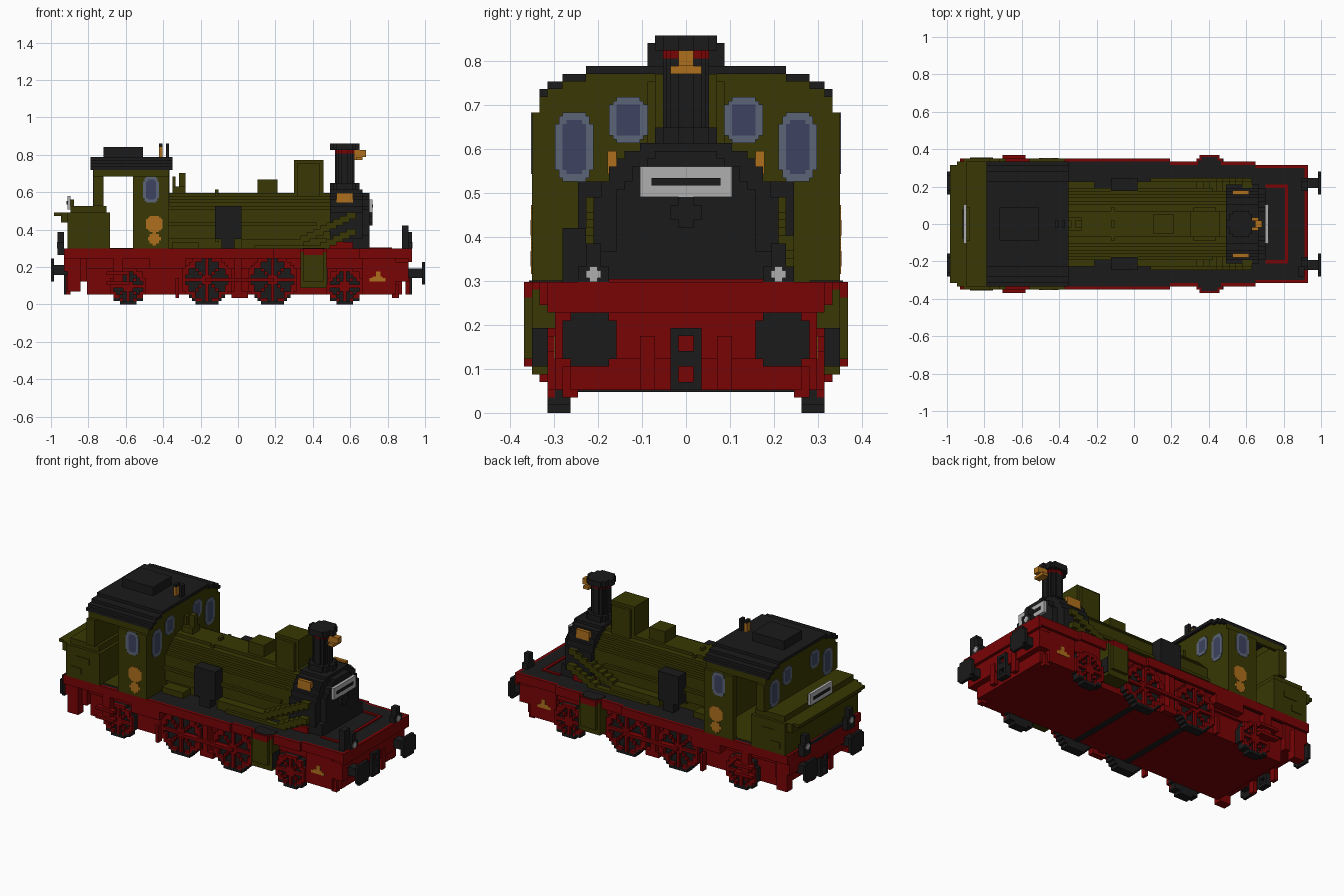
import bpy, bmesh, math
from mathutils import Matrix, Vector

UNIT = 2 / 114  # size of one block

cube = bpy.data.objects.get("Cube")
if cube:
    bpy.data.objects.remove(cube, do_unlink=True)


def material(name, *rgb):
    mat = bpy.data.materials.new(name)
    mat.use_nodes = True
    mat.diffuse_color = (*rgb, 1)
    mat.node_tree.nodes["Principled BSDF"].inputs["Base Color"].default_value = (*rgb, 1)
    return mat


olive = material("olive paint", .04, .039, .001)
red = material("red paint", .19, .001, .0015)
black = material("soot black", .0105, .0105, .0105)
brass = material("brass", .42, .16, .012)
frame = material("window frame", .105, .13, .185)
glass = material("window glass", .047, .055, .115)
white = material("plate white", .43, .43, .43)


def build(name, blocks, mirror):
    """Make one object from (material, x, y, z) blocks, with optional copies across y."""
    mesh = bpy.data.meshes.new(name)
    bm = bmesh.new()
    for mat, *spans in blocks:
        if mat.name not in mesh.materials:
            mesh.materials.append(mat)
        slot = mesh.materials.find(mat.name)
        size = Vector([b - a for a, b in spans]) * UNIT
        mid = Vector([a + b for a, b in spans]) * UNIT / 2
        for side in ((1, -1) if mirror else (1,)):
            place = Matrix.Translation((mid.x, mid.y * side, mid.z)) @ Matrix.Diagonal((*size, 1))
            made = bmesh.ops.create_cube(bm, size=1, matrix=place)
            for face in {f for v in made["verts"] for f in v.link_faces}:
                face.material_index = slot
    bm.to_mesh(mesh)
    bm.free()
    obj = bpy.data.objects.new(name, mesh)
    bpy.context.collection.objects.link(obj)


def box(name, mat, x, y, z):
    """A block; when it lies off the centre line it is made on both sides."""
    build(name, [(mat, x, y, z)], y[0] >= 0)


def stepped(name, axis, depth, centre, rule, mirror=False, cell=1):
    """Extrude a stepped cross-section; rule(u, v) gives a material or None."""
    blocks = []
    cu, cv = centre
    reach = int(22 / cell)
    first_col, first_row = int(cu / cell) - reach, int(cv / cell) - reach
    for row in range(first_row, first_row + 2 * reach):
        start, current = 0, None
        for col in range(first_col, first_col + 2 * reach + 1):
            mat = rule((col + .5) * cell - cu, (row + .5) * cell - cv)
            if mat is not current:
                if current:
                    spans = [(start * cell, col * cell), (row * cell, (row + 1) * cell)]
                    spans.insert("xyz".index(axis), depth)
                    blocks.append((current, *spans))
                start, current = col, mat
    build(name, blocks, mirror)


def disc(mat, radius):
    return lambda u, v: mat if math.hypot(u, v) < radius else None


def pane(half_width, half_height):
    def rule(u, v):
        inside = lambda w, h: (abs(u) / w) ** 3 + (abs(v) / h) ** 3 < 1.1
        if inside(half_width - .9, half_height - .9):
            return glass
        return frame if inside(half_width, half_height) else None
    return rule


def wheel_face(radius):
    def rule(u, v):
        d = math.hypot(u, v)
        if d > radius + .2:
            return None
        if d > radius - 1.2:
            return black if d > radius - .7 and v < -radius * .6 else red
        spoke = min(abs(u), abs(v), abs(abs(u) - abs(v)) * .7)
        return red if d < 2 or spoke < .6 else None
    return rule


# Chassis
box("main_frame", red, (-46, 50), (-15, 15), (3, 16))
box("rear_frame", red, (-52, -46), (-17, 17), (7, 16))
box("running_plate", black, (-53, 52), (-17, 17), (16, 17))
box("rear_running_plate", black, (-52, 11), (17, 19), (16, 17))
box("middle_running_plate", black, (11, 37), (17, 18), (16, 17))
box("rear_valance", red, (-53, 11), (19, 20), (14, 17))
box("middle_valance", red, (11, 37), (18, 19), (14, 17))
box("front_valance", red, (37, 52), (17, 18), (14, 17))
box("frame_web", red, (-52, 52), (15, 16), (11, 16))
box("front_beam", red, (52, 53), (-18, 18), (13, 17))
box("front_beam_plate", red, (48, 52), (-17, 17), (7, 13))
box("rear_beam", red, (-53, -51), (-19, 19), (10, 17))
box("front_side_panel", red, (38, 48), (15, 17), (3, 14))
box("side_toolbox", red, (-27, -16), (17, 20), (11, 14))
box("rear_step", red, (-52, -48), (16, 19), (4, 14))
box("front_step", red, (47, 49), (14, 16), (2, 6))
box("brake_hanger", red, (-1, 1), (15, 18), (3, 16))
box("brake_shoe", red, (-2, 3), (16, 18), (2, 4))
box("sand_pipe", red, (-19, -18), (16, 18), (2, 8))
box("axlebox_step", red, (-40, -33), (19, 21), (9, 10))
box("lower_axlebox_step", red, (-40, -33), (19, 21), (6, 7))
box("axlebox_hanger", red, (-38, -35), (18, 20), (6, 14))
box("panel_ornament", brass, (40, 45), (17, 17.1), (7, 8))
box("panel_ornament_middle", brass, (41, 44), (17, 17.1), (8, 8.5))
box("panel_ornament_top", brass, (42, 43.5), (17, 17.1), (8.5, 10))

# Wheels, axles and rods
for label, x, radius in (("rear", -33.5, 5.5), ("rear_driving", -9.5, 7.5),
                         ("front_driving", 10.5, 7.5), ("front", 32.5, 5.5)):
    rim = lambda u, v: black if radius - 1.2 < math.hypot(u, v) < radius + .2 else None
    stepped(label + "_tyres", "y", (15, 17), (x, radius), rim, True)
    stepped(label + "_wheel_faces", "y", (17, 18), (x, radius), wheel_face(radius), True)
    stepped(label + "_wheel_discs", "y", (15, 16.5), (x, radius), disc(black, radius - 1.2), True)
    if "driving" in label:
        box(label + "_axle_guard", black, (x - 1, x + 1), (-15, 15), (2.7, 4))
box("coupling_rod", red, (-10, 11), (18, 19), (7, 8))

# Cylinders
box("cylinder", olive, (19, 27), (15, 20), (5, 16))
box("cylinder_flange", olive, (20, 26), (18, 21), (7, 15))
box("cylinder_end_cap", black, (27, 27.3), (16, 20), (6, 11))
box("cylinder_cover", red, (19, 27), (18, 20), (16, 17))
box("cylinder_cover_bulge", red, (20, 26), (20, 21), (15, 17))
box("cylinder_deck", black, (19.5, 26.5), (16, 19.4), (16, 17.2))
box("cylinder_deck_bulge", black, (20.5, 25.5), (19.4, 20.4), (16, 17.2))

# Buffers, couplings and lamps at both ends
for label, end, lamp, height in (("front", 1, 51, 10), ("rear", -1, 53, 11)):
    span = lambda a, b: tuple(sorted((end * a, end * b)))
    stepped(label + "_buffer_heads", "x", span(56, 57), (12.5, height - .5), disc(black, 3.7), True)
    stepped(label + "_buffer_shanks", "x", span(52, 56), (12.5, height - .5), disc(black, 1.7), True)
    box(label + "_coupling_bar", black, span(51, 53), (1, 2), (3, 11))
    for low, high in ((3, 4), (6, 8), (10, 11)):
        box(label + "_coupling_link", black, span(51, 53), (-1, 1), (low, high))
    box(label + "_brake_hose", red, span(51, 52.4), (4, 6), (3, 10))
    box(label + "_lamp", black, span(lamp, lamp + 2), (10, 14), (15, 19))
    box(label + "_lamp_body", black, span(lamp, lamp + 2), (11, 13), (19, 22))
    stepped(label + "_lamp_lens", "x", span(lamp + 2, lamp + 2.2), (12, 18), disc(white, 1), True, .5)
box("tall_lamp_housing", black, (50, 52), (-16, -13), (17, 24))

# Boiler
stepped("boiler", "x", (-21, 28), (0, 24), disc(olive, 10.2))
stepped("boiler_band", "x", (-7, -6), (0, 24), disc(olive, 10.6))
box("firebox", olive, (-21, 28), (-9, 9), (17, 24))
box("boiler_rail", olive, (-21, 28), (8, 10), (28, 29))
box("feed_pipe", olive, (-21, 24), (10, 11), (24, 25))
box("side_pump", black, (-7, 1), (10, 14), (20, 30))
box("side_pump_base", black, (-5, -1), (11, 14), (17, 20))
box("side_casing", olive, (1, 20), (9, 13), (17, 20))
box("rear_side_casing", olive, (-20, -12), (9, 13), (17, 19))
box("side_ledge", olive, (5, 28), (12, 14), (17, 18))
for step in range(9):
    x = 17 + 2 * step
    box("steam_pipe_segment", olive, (x, x + 3), (10, 13), (18 + step, 20 + step))
    if step < 5:
        box("lower_pipe_segment", olive, (x + 8, x + 11), (11, 14), (17 + step, 19 + step))
box("steam_dome", olive, (17, 26), (-4, 4), (33, 44))
box("steam_dome_waist", olive, (18, 25), (-5, 5), (33, 43))
box("sand_dome", olive, (6, 12), (-3, 3), (33, 38))
box("valve_pipe", olive, (-20, -19), (-1, 1), (33, 39))
box("valve_stand", olive, (-18, -16), (-1, 1), (33, 40))
box("valve_bracket", olive, (-20, -16), (-2, 2), (33, 36))


# Smokebox, chimney and front plate
def smokebox_rule(u, v):
    return black if (abs(u) / 12) ** 2.3 + (abs(v) / 11.5) ** 2.3 < 1 and v > -7 else None


stepped("smokebox", "x", (28, 38), (0, 24), smokebox_rule)
stepped("smokebox_door", "x", (38, 40), (0, 25), disc(black, 9.3))
stepped("door_handle", "x", (40, 41), (0, 26), disc(black, 1.9))
box("smokebox_saddle", red, (28, 35), (-12, 12), (17, 19))
box("smokebox_foot", black, (35, 40), (-11, 11), (17, 21))
box("smokebox_badge", brass, (30, 35), (9, 10.2), (31, 34))
box("front_plate", white, (40, 41), (-6, 6), (28, 32))
box("front_plate_strip", black, (41, 41.2), (-4.5, 4.5), (29.5, 30.5))
stepped("chimney_base", "z", (34, 37), (32.5, 0), disc(black, 4.1))
stepped("chimney", "z", (37, 46), (32.5, 0), disc(black, 2.9), cell=.5)
stepped("chimney_band", "z", (46, 47), (32.5, 0), disc(red, 3), cell=.5)
stepped("chimney_cap", "z", (47, 49), (32.5, 0), disc(black, 4.1))
box("chimney_lamp", brass, (35, 38), (-1, 1), (44, 47))
box("chimney_lamp_top", brass, (36, 39), (-1, 1), (45, 47))
box("chimney_lamp_base", brass, (36, 38), (-2, 2), (44, 45))
box("deck_rail_front", red, (46, 47), (-12, 12), (17, 17.4))
box("deck_rail_side", red, (40, 46), (11, 12), (17, 17.4))


# Cab
def roof_top(u):
    return 4 - sum(abs(u) > edge for edge in (13, 16, 18))


def roof_rule(u, v):
    return black if abs(u) < 19 and roof_top(u) - 1 < v < roof_top(u) else None


def gable_rule(u, v):
    return olive if abs(u) < 19 and -1 < v < roof_top(u) - 1 else None


box("cab_front_wall", olive, (-23, -21), (-19, 19), (17, 41))
box("cab_side_wall", olive, (-32, -21), (18, 20), (17, 39))
box("cab_side_top", olive, (-43, -21), (18, 19), (39, 41))
box("cab_rear_wall", olive, (-44, -41), (-19, 19), (30, 41))
box("cab_rear_post", olive, (-44, -41), (19, 20), (30, 39))
box("cab_floor", olive, (-40, -21), (-18, 18), (16.5, 17.2))
for label, depth in (("front", (-23, -21)), ("rear", (-44, -42))):
    stepped("cab_" + label + "_gable", "x", depth, (0, 41), gable_rule)
stepped("cab_roof", "x", (-45, -20), (0, 41), roof_rule)
box("roof_vent", black, (-41, -29), (-5, 5), (45, 48))
box("whistle", brass, (-24, -23), (-1, 1), (45, 48))
box("whistle_cap", black, (-24, -23), (-1, 1), (48, 49))
box("whistle_valve", black, (-22, -21), (-1, 1), (45, 49))

# Cab windows and emblem
for label, depth in (("front", (-21, -20.8)), ("rear", (-44.2, -44))):
    stepped(label + "_outer_windows", "x", depth, (14.5, 34.5), pane(2.5, 4.5), True, .5)
    stepped(label + "_inner_windows", "x", depth, (7.5, 38), pane(2.5, 3), True, .5)
stepped("side_windows", "y", (20, 20.1), (-26.5, 35), pane(2.4, 4), True, .5)
stepped("emblem_crest", "y", (20, 20.1), (-25.5, 24.5), disc(brass, 2.6), True, .5)
stepped("emblem_shield", "y", (20, 20.1), (-25.5, 20), disc(brass, 1.9), True, .5)

# Coal bunker
box("bunker", olive, (-52, -39), (-20, 20), (17, 28))
box("bunker_top", olive, (-51, -40), (-19, 19), (28, 30))
box("bunker_lip", olive, (-54, -52), (-19, 19), (25, 28))
box("bunker_lip_edge", olive, (-56, -54), (-18, 18), (27, 28))
box("bunker_handle", olive, (-50, -46), (20, 20.2), (19, 21))
box("bunker_vent", olive, (-48, -43), (20, 20.2), (23, 25))
box("rear_plate", white, (-52, -51), (-6, 6), (29, 33))
box("rear_plate_support", olive, (-51, -50), (-5, 5), (28, 32))
box("rear_plate_strip", black, (-52.2, -52), (-4.5, 4.5), (30.5, 31.5))
